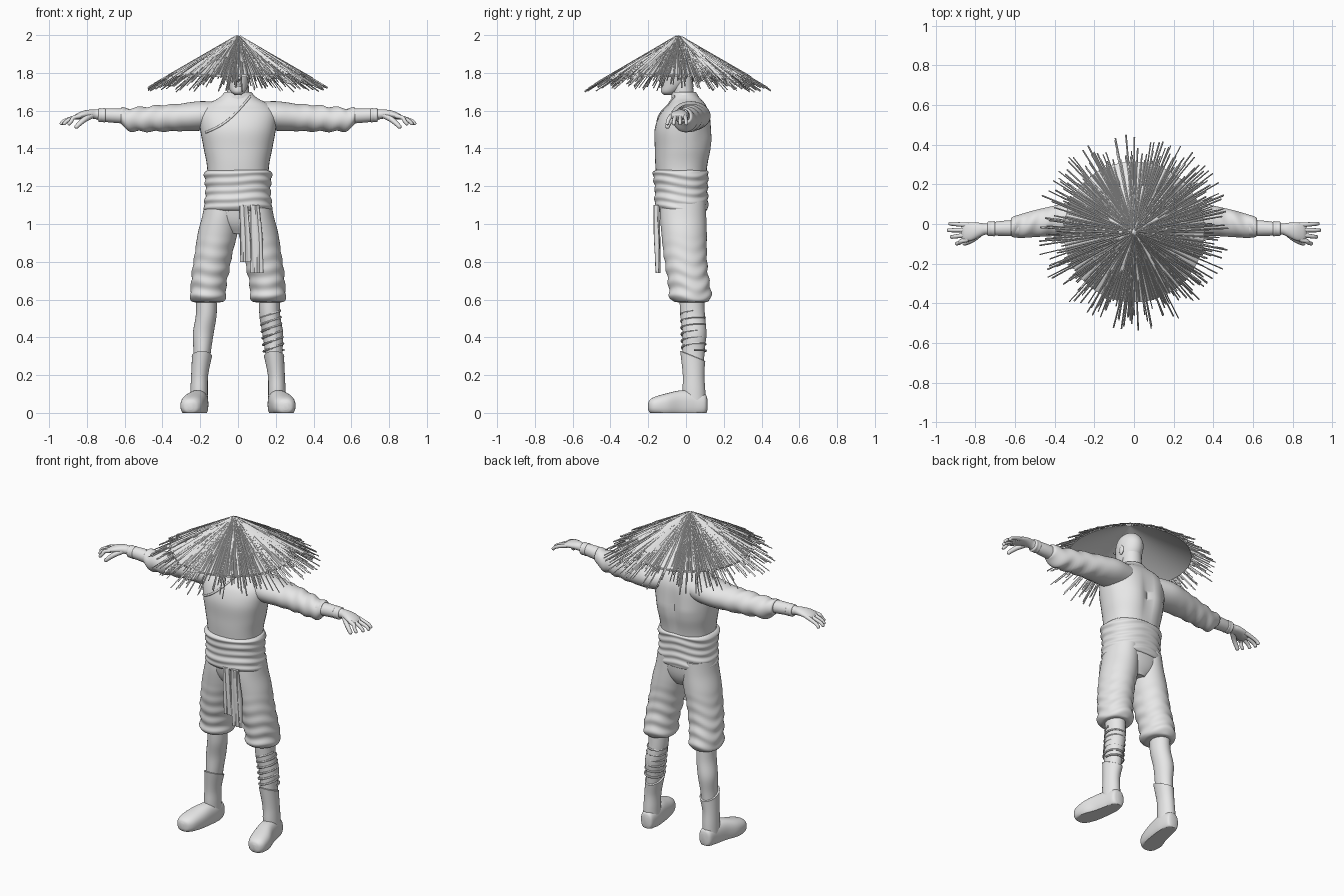
import bpy
import bmesh
import random
from math import sin, cos, pi, tau, copysign, atan2
from mathutils import Vector
from mathutils.bvhtree import BVHTree

random.seed(7)
default_cube = bpy.data.objects.get("Cube")
if default_cube:
    bpy.data.objects.remove(default_cube, do_unlink=True)

clay = bpy.data.materials.new("light_grey")
clay.use_nodes = True
clay.diffuse_color = (.8, .8, .8, 1)
clay.node_tree.nodes["Principled BSDF"].inputs["Base Color"].default_value = (.8, .8, .8, 1)


def finish(name, bm, mirrored=False, smooth=True):
    """Turn a bmesh into a named, shaded object."""
    bmesh.ops.recalc_face_normals(bm, faces=bm.faces)
    mesh = bpy.data.meshes.new(name)
    bm.to_mesh(mesh)
    bm.free()
    mesh.materials.append(clay)
    obj = bpy.data.objects.new(name, mesh)
    bpy.context.collection.objects.link(obj)
    if smooth:
        bpy.ops.object.select_all(action="DESELECT")
        obj.select_set(True)
        bpy.context.view_layer.objects.active = obj
        bpy.ops.object.shade_smooth_by_angle(angle=pi / 4)
    if mirrored:
        obj.modifiers.new("Mirror", "MIRROR")
    return obj


def skin(bm, rings):
    """Bridge rings of points into a capped skin."""
    loops = [[bm.verts.new(p) for p in ring] for ring in rings]
    for low, high in zip(loops, loops[1:]):
        for i in range(len(low)):
            bm.faces.new((low[i - 1], low[i], high[i], high[i - 1]))
    bm.faces.new(loops[0])
    bm.faces.new(loops[-1])


def spline(points, steps):
    """Catmull-Rom curve through tuples of any length."""
    pts = [points[0], *points, points[-1]]
    result = []
    for p, q, r, s in zip(pts, pts[1:], pts[2:], pts[3:]):
        for k in range(steps):
            t = k / steps
            result.append([b + t * ((c - a) + t * ((2 * a - 5 * b + 4 * c - d)
                           + t * (3 * b - a - 3 * c + d))) / 2
                           for a, b, c, d in zip(p, q, r, s)])
    return result + [list(points[-1])]


def loft(name, stations, axis="z", mirrored=False, power=2, sides=40, steps=6, warp=None):
    """Stations are (position, two centre offsets, two radii) along an axis."""
    rings = []
    for t, a, b, ra, rb in spline(stations, steps):
        ring = []
        for i in range(sides):
            c, s = cos(tau * i / sides), sin(tau * i / sides)
            u = a + ra * copysign(abs(c) ** (2 / power), c)
            v = b + rb * copysign(abs(s) ** (2 / power), s)
            p = Vector({"x": (t, u, v), "y": (u, t, v), "z": (u, v, t)}[axis])
            ring.append(warp(p, Vector((a, b))) if warp else p)
        rings.append(ring)
    bm = bmesh.new()
    skin(bm, rings)
    return finish(name, bm, mirrored)


def tube(bm, path, radii, sides=10):
    """Add a round tube along a path."""
    path = [Vector(p) for p in path]
    rings = []
    for i, p in enumerate(path):
        direction = path[min(i + 1, len(path) - 1)] - path[max(i - 1, 0)]
        turn = direction.to_track_quat("Z", "Y")
        r = radii[i] if isinstance(radii, list) else radii
        rings.append([p + turn @ Vector((r * cos(tau * k / sides), r * sin(tau * k / sides), 0))
                      for k in range(sides)])
    skin(bm, rings)


def ball(bm, centre, size):
    made = bmesh.ops.create_uvsphere(bm, u_segments=16, v_segments=10, radius=1)["verts"]
    bmesh.ops.scale(bm, vec=size, verts=made)
    bmesh.ops.translate(bm, vec=centre, verts=made)


# Cloth folds: push points away from the part's centre line
def folds(depth, pitch, twist, low, high):
    def warp(p, centre):
        out = p.xy - centre
        angle = atan2(out.y, out.x)
        fade = max(0, min(1, (p.z - low) / (high - low)))
        wave = sin(p.z * pitch + twist * sin(angle * 2 + 1) + sin(angle * 3))
        out *= 1 + depth * fade * wave
        return Vector((centre.x + out.x, centre.y + out.y, p.z))
    return warp


def back_shape(p, centre):
    # Spine groove between the shoulder blades
    if p.y > 0:
        fade = max(0, 1 - abs(p.z - 1.45) / .2)
        p.y += fade * (.015 * sin(min(abs(p.x) / .16, 1) * pi) - .012 * max(0, 1 - abs(p.x) / .04))
    return p


# Torso with neck
torso = loft("tunic_body", [
    (.95, 0, -.01, .06, .08), (1.04, 0, -.015, .16, .12), (1.28, 0, -.025, .162, .135),
    (1.40, 0, -.02, .182, .145), (1.50, 0, -.02, .2, .146), (1.58, 0, -.008, .205, .13),
    (1.63, 0, .005, .17, .10), (1.662, 0, 0, .11, .078), (1.69, 0, -.01, .075, .063)],
    power=2.3, warp=back_shape)
loft("neck", [(1.64, 0, -.005, .06, .055), (1.70, 0, -.015, .058, .055), (1.78, 0, -.02, .055, .055)])

# Crossed lapel, laid on the chest
bm = bmesh.new()
bm.from_mesh(torso.data)
surface = BVHTree.FromBMesh(bm)
bm.free()
bm = bmesh.new()
lapel = []
for i in range(25):
    t = i / 24
    x, z = .065 - .235 * t, 1.675 - .19 * t - .03 * sin(pi * t)
    hit = surface.ray_cast(Vector((x, -1, z)), Vector((0, 1, 0)))[0]
    if hit:
        lapel.append(hit)
tube(bm, lapel, .006)
finish("lapel_edge", bm)
loft("collar", [(1.655, 0, -.003, .098, .075), (1.685, 0, -.008, .082, .069),
                (1.70, 0, -.012, .07, .062)], steps=3)

# Waist sash with folds and hanging tails
loft("waist_sash", [
    (1.07, 0, -.02, .165, .12), (1.08, 0, -.02, .18, .136), (1.12, 0, -.025, .177, .142),
    (1.18, 0, -.025, .172, .14), (1.25, 0, -.028, .178, .146), (1.275, 0, -.028, .178, .146),
    (1.285, 0, -.028, .163, .133)], power=2.3, sides=72, steps=10, warp=folds(.022, 140, 1.6, 1.06, 1.1))
for name, x, low, width in (("sash_tail_inner", .04, .8, .03), ("sash_tail_outer", .1, .74, .034)):
    loft(name, [(low, x, -.148, width, .009), (.9, x, -.152, width * .95, .013),
                (1.0, x - .005, -.155, width * .85, .013), (1.1, x - .01, -.157, width * .7, .012)],
         power=4, warp=lambda p, c: p + Vector((0, .004 * sin(p.x * 230 + p.z * 9), 0)))

# Trousers gathered below the knee
loft("trouser_legs", [
    (1.12, .085, -.015, .09, .12), (1.04, .092, -.015, .098, .122), (.95, .108, -.01, .105, .12),
    (.85, .128, -.005, .1, .115), (.75, .145, .005, .098, .11), (.67, .156, .018, .093, .11),
    (.62, .158, .022, .096, .112), (.59, .16, .028, .082, .092), (.585, .162, .03, .05, .06)],
    mirrored=True, sides=56, steps=9, warp=folds(.035, 85, 1.2, .95, .72))

# Shins, boots and feet
loft("shins", [(.62, .167, .03, .055, .065), (.52, .168, .035, .055, .065), (.42, .184, .045, .055, .063),
               (.32, .19, .04, .046, .058), (.2, .2, .04, .042, .052)], mirrored=True)


def boot_top(p, centre):
    # Rim peaks at the front and dips behind
    if p.z > .2:
        p.z -= (p.y - centre.y) * (p.z - .2) * 4
    return p


loft("boot_shafts", [
    (.04, .207, .045, .047, .06), (.12, .206, .042, .046, .06), (.2, .203, .04, .045, .057),
    (.29, .192, .036, .052, .065), (.3, .192, .036, .053, .066), (.302, .192, .037, .046, .058)],
    mirrored=True, warp=boot_top)
loft("boot_feet", [
    (.113, .2, .045, .018, .03), (.1, .204, .045, .04, .055), (.04, .207, .045, .05, .072),
    (-.03, .218, .045, .056, .074), (-.1, .236, .04, .064, .064), (-.16, .246, .037, .058, .05),
    (-.19, .25, .035, .04, .036), (-.2, .252, .034, .015, .018)],
    axis="y", mirrored=True, power=2.4, warp=lambda p, c: Vector((p.x, p.y, max(p.z, 0))))

# Wound binding on the left shin
bm = bmesh.new()
binding = []
for i in range(161):
    t = i / 160
    angle = tau * 6 * t
    binding.append((.19 - .02 * t + .053 * cos(angle), .042 - .006 * t + .063 * sin(angle),
                    .32 + .21 * t + .012 * cos(angle)))
tube(bm, binding, .006, 6)
finish("left_shin_binding", bm)


# Sleeves, forearms and hands
def sleeve_folds(p, centre):
    p.z += .005 * sin(p.x * 75 + p.y * 30) * max(0, min(1, (p.x - .25) * 5))
    return p


loft("sleeves", [
    (.08, .02, 1.575, .09, .07), (.2, .025, 1.572, .105, .078), (.3, .025, 1.565, .092, .073),
    (.4, .016, 1.56, .077, .07), (.5, .002, 1.555, .068, .065), (.57, -.01, 1.553, .06, .061),
    (.615, -.015, 1.567, .05, .046), (.62, -.016, 1.57, .035, .034)],
    axis="x", mirrored=True, warp=sleeve_folds)
loft("forearms", [
    (.58, -.02, 1.57, .042, .04), (.66, -.022, 1.574, .038, .038), (.72, -.025, 1.577, .033, .034),
    (.75, -.026, 1.58, .028, .026), (.78, -.03, 1.582, .036, .024), (.82, -.038, 1.578, .046, .021),
    (.855, -.043, 1.568, .044, .016), (.87, -.044, 1.563, .03, .008)], axis="x", mirrored=True)
loft("wrist_bands", [(x, -.024, 1.576, r, r) for x, r in
                     ((.7, .031), (.705, .038), (.72, .036), (.735, .037), (.74, .029))],
     axis="x", mirrored=True, steps=3)
bm = bmesh.new()
for i, reach in enumerate((.9, .925, .94, .932)):
    y = -.078 + .024 * i
    spread = -.022 + .01 * i
    path = spline([(.835, y, 1.572), (.872, y + spread * .4, 1.562),
                   (reach - .018, y + spread * .8, 1.545), (reach, y + spread, 1.525)], 4)
    tube(bm, path, [.0125 - .004 * k / len(path) for k in range(len(path) - 1)] + [.004])
thumb = spline([(.775, -.045, 1.575), (.81, -.075, 1.555), (.84, -.092, 1.53), (.862, -.1, 1.508)], 4)
tube(bm, thumb, [.017 - .007 * k / len(thumb) for k in range(len(thumb) - 1)] + [.005])
finish("fingers", bm, mirrored=True)

# Head and face
loft("head", [
    (1.683, 0, -.095, .016, .02), (1.70, 0, -.087, .038, .045), (1.74, 0, -.062, .056, .07),
    (1.79, 0, -.046, .067, .088), (1.84, 0, -.04, .07, .092), (1.88, 0, -.04, .062, .08),
    (1.91, 0, -.04, .04, .052), (1.92, 0, -.04, .01, .014)])
bm = bmesh.new()
tube(bm, [(0, -.128, 1.82), (0, -.14, 1.79), (0, -.148, 1.772), (0, -.13, 1.76)],
     [.008, .011, .015, .01])
for z in (1.731, 1.741):
    ball(bm, (0, -.126, z), (.022, .008, .005))
for side in (-1, 1):
    ball(bm, (side * .069, -.03, 1.795), (.008, .018, .03))
    ball(bm, (side * .03, -.122, 1.825), (.024, .012, .008))
finish("face_features", bm)

# Conical straw hat: smooth shell, then loose straws on its slope
APEX = Vector((0, -.04, 2))
SLOPE = .59


def on_hat(angle, r, lift=0):
    return APEX + Vector((r * cos(angle), r * sin(angle), lift - SLOPE * r))


bm = bmesh.new()
skin(bm, [[on_hat(tau * i / 64, r, lift) for i in range(64)]
          for r, lift in ((.004, 0), (.355, 0), (.355, -.012), (.01, -.012))])
finish("hat_shell", bm)
bm = bmesh.new()
for i in range(520):
    angle = random.uniform(0, tau)
    start = random.uniform(.01, .25)
    end = .35 + .15 * random.random() ** 2.2
    drift = random.uniform(-.05, .05)
    tube(bm, [on_hat(angle - drift, start, .001), on_hat(angle, end, random.uniform(-.008, .007))],
         random.uniform(.0025, .0045), 4)
finish("hat_straws", bm, smooth=False)
